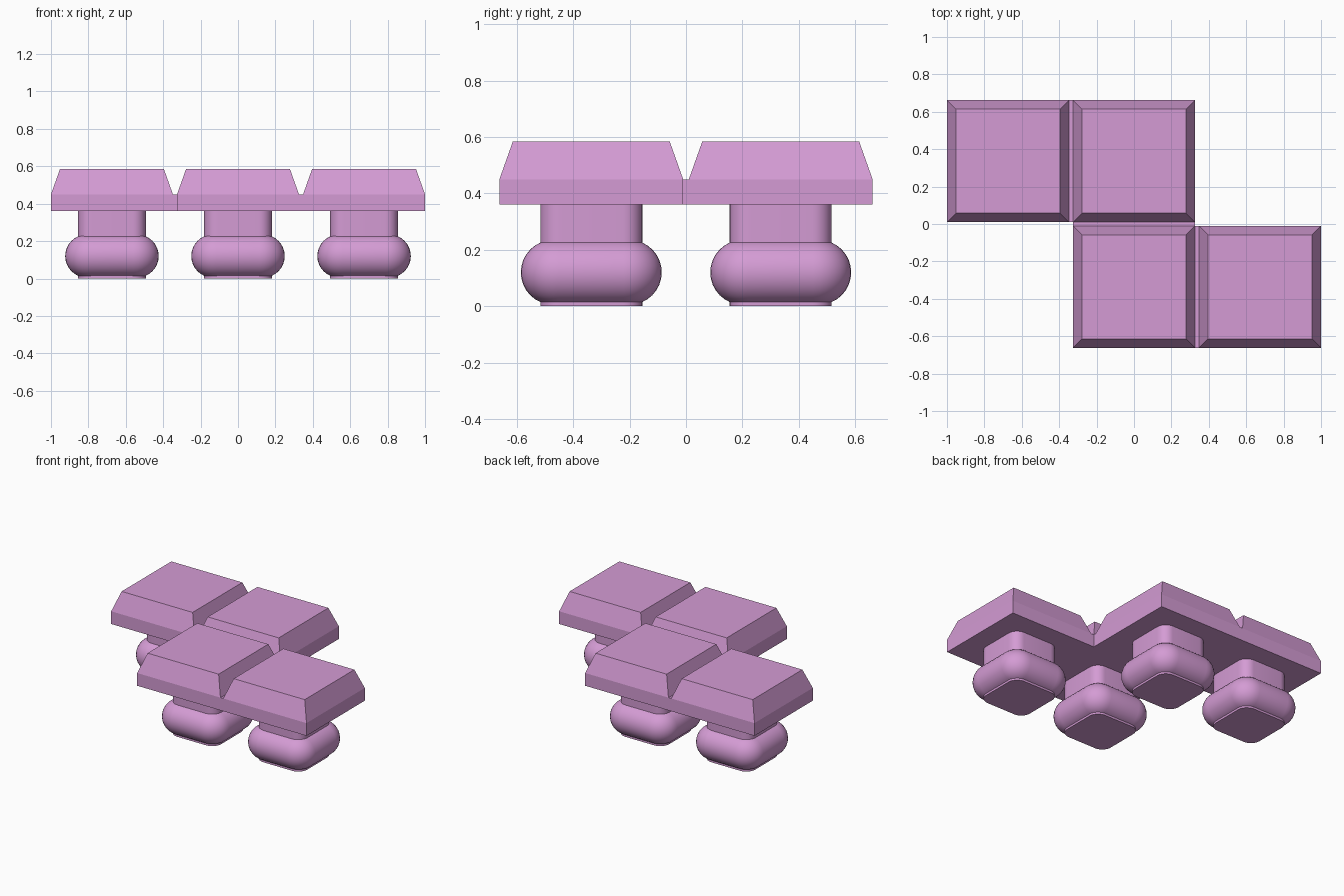
import bpy, bmesh, math

if "Cube" in bpy.data.objects:
    bpy.data.objects.remove(bpy.data.objects["Cube"])

PITCH, HALF = 0.674, 0.326          # tile spacing and half width
ROW = 0.336                         # y of the two rows
Z_UNDER, Z_EDGE, Z_TOP = 0.36, 0.45, 0.585

pink = bpy.data.materials.new("orchid pink")
pink.diffuse_color = (0.66, 0.33, 0.66, 1)
pink.use_nodes = True
pink.node_tree.nodes["Principled BSDF"].inputs["Base Color"].default_value = pink.diffuse_color


def rounded_square(half, radius, steps=8):
    """Outline points of a square with rounded corners."""
    if radius == 0:
        return [(half, half), (-half, half), (-half, -half), (half, -half)]
    pts = []
    for k in range(4):
        a0 = k * math.pi / 2
        sx, sy = [(1, 1), (-1, 1), (-1, -1), (1, -1)][k]
        for i in range(steps + 1):
            a = a0 + i / steps * math.pi / 2
            pts.append((sx * (half - radius) + radius * math.cos(a),
                        sy * (half - radius) + radius * math.sin(a)))
    return pts


def loft(name, rings, x, y, smooth=False):
    """Closed solid through stacked (half, radius, z) rounded squares."""
    bm = bmesh.new()
    loops = [[bm.verts.new((px, py, z)) for px, py in rounded_square(h, r)]
             for h, r, z in rings]
    for lo, hi in zip(loops, loops[1:]):
        n = len(lo)
        for i in range(n):
            j = (i + 1) % n
            bm.faces.new((lo[i], lo[j], hi[j], hi[i]))
    bm.faces.new(loops[0][::-1])
    bm.faces.new(loops[-1])
    mesh = bpy.data.meshes.new(name)
    bm.to_mesh(mesh)
    bm.free()
    mesh.materials.append(pink)
    ob = bpy.data.objects.new(name, mesh)
    ob.location = (x, y, 0)
    bpy.context.collection.objects.link(ob)
    if smooth:
        bpy.ops.object.select_all(action='DESELECT')
        ob.select_set(True)
        bpy.context.view_layer.objects.active = ob
        bpy.ops.object.shade_smooth_by_angle(angle=math.radians(35))
    return ob


def bridge(name, x, y, hx, hy):
    """Low strip filling the gap between neighbouring tiles."""
    ob = loft(name, [(1, 0, Z_UNDER), (1, 0, Z_EDGE)], x, y)
    for v in ob.data.vertices:
        v.co.x *= hx
        v.co.y *= hy


# bulging foot: half circle swept round a small rounded square
R = 0.115
foot_rings = []
for i in range(17):
    t = -math.pi / 2 + math.pi * i / 16
    out = R * math.cos(t)
    foot_rings.append((0.135 + out, 0.02 + out, 0.12 + R * math.sin(t)))

# four tiles in a stepped arrangement, each on a stem with a foot
for x, y in [(-PITCH, ROW), (0, ROW), (0, -ROW), (PITCH, -ROW)]:
    loft("tile", [(HALF, 0, Z_UNDER), (HALF, 0, Z_EDGE), (0.278, 0, Z_TOP)], x, y)
    loft("stem", [(0.181, 0.07, 0), (0.181, 0.07, Z_UNDER)], x, y, True)
    loft("foot", foot_rings, x, y, True)

# strips joining the tiles
gap = PITCH / 2 - HALF
bridge("left_bridge", -PITCH / 2, ROW, gap, HALF)
bridge("right_bridge", PITCH / 2, -ROW, gap, HALF)
bridge("middle_bridge", 0, 0, HALF, ROW - HALF)
